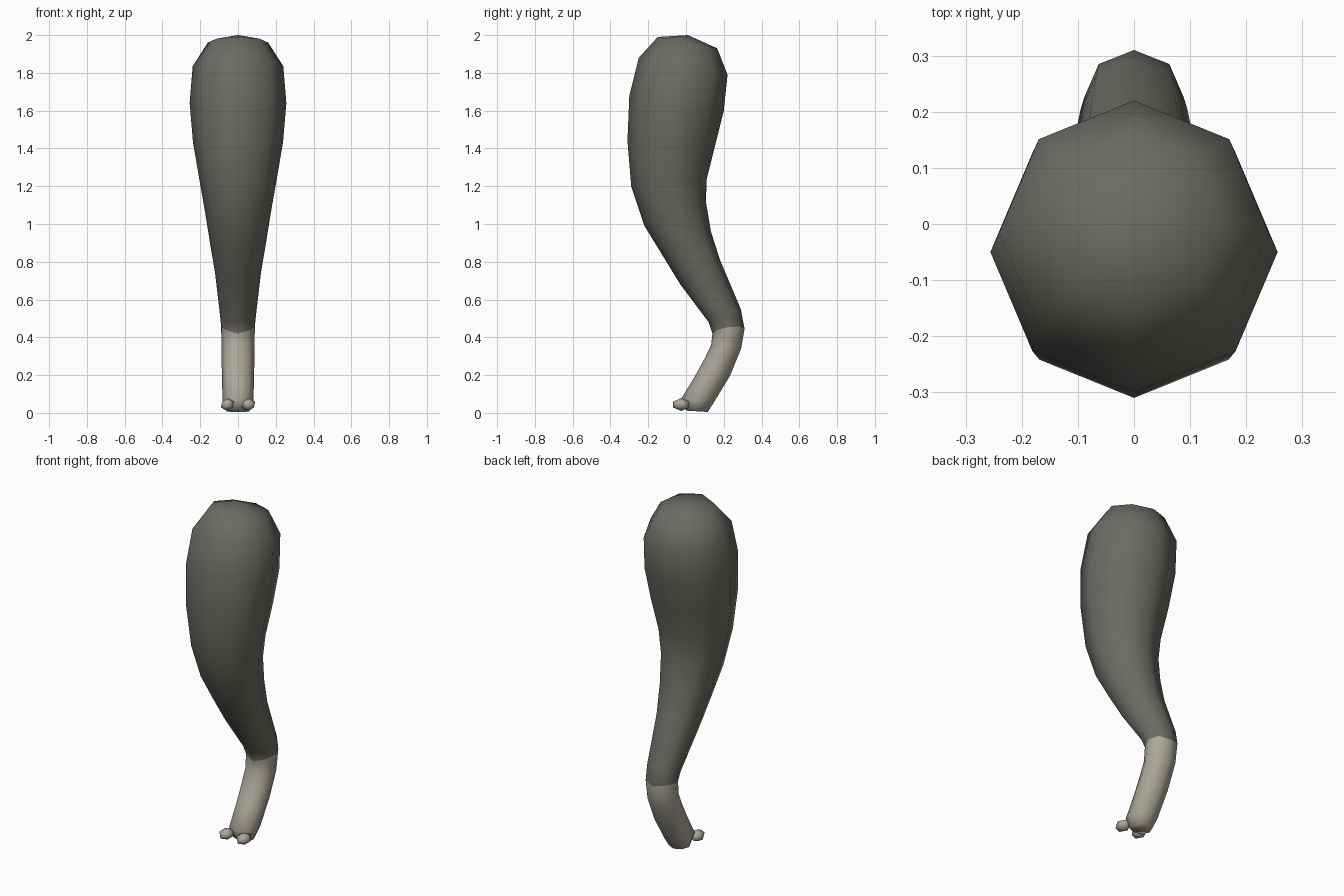
import bpy, bmesh
from math import sin, cos, pi

cube = bpy.data.objects.get("Cube")
if cube:
    bpy.data.objects.remove(cube, do_unlink=True)


def material(name, rgb):
    mat = bpy.data.materials.new(name)
    mat.use_nodes = True
    color = (*rgb, 1)
    mat.diffuse_color = color
    bsdf = mat.node_tree.nodes["Principled BSDF"]
    bsdf.inputs["Base Color"].default_value = color
    bsdf.inputs["Roughness"].default_value = 0.8
    return mat


hide = material("dark grey hide", (0.15, 0.145, 0.125))
bone = material("pale tan", (0.42, 0.39, 0.32))


def add_object(name, bm, mats):
    bmesh.ops.recalc_face_normals(bm, faces=bm.faces)
    for face in bm.faces:
        face.smooth = True
    mesh = bpy.data.meshes.new(name)
    bm.to_mesh(mesh)
    bm.free()
    for mat in mats:
        mesh.materials.append(mat)
    obj = bpy.data.objects.new(name, mesh)
    bpy.context.collection.objects.link(obj)
    return obj


# Leg rings: front y, front z, back y, back z, half width
SIDES = 8
SEAM = 5
rings = [
    (0.0, 0.012, 0.115, 0.005, 0.06),
    (-0.025, 0.075, 0.15, 0.06, 0.082),
    (0.045, 0.19, 0.235, 0.20, 0.085),
    (0.10, 0.29, 0.265, 0.275, 0.087),
    (0.133, 0.36, 0.292, 0.34, 0.088),
    (0.14, 0.42, 0.31, 0.445, 0.089),
    (0.12, 0.48, 0.29, 0.55, 0.095),
    (-0.03, 0.68, 0.18, 0.81, 0.122),
    (-0.125, 0.835, 0.132, 0.96, 0.148),
    (-0.22, 0.99, 0.105, 1.12, 0.173),
    (-0.29, 1.20, 0.11, 1.24, 0.202),
    (-0.31, 1.44, 0.155, 1.42, 0.238),
    (-0.30, 1.68, 0.20, 1.60, 0.256),
    (-0.25, 1.88, 0.22, 1.79, 0.24),
    (-0.15, 1.99, 0.165, 1.93, 0.16),
]

bm = bmesh.new()
loops = []
for i, (fy, fz, by, bz, half) in enumerate(rings):
    lift = 0.022 if i == SEAM else 0
    loop = []
    for k in range(SIDES):
        a = 2 * pi * k / SIDES
        t = (1 + cos(a)) / 2
        loop.append(bm.verts.new((half * sin(a), fy + (by - fy) * t,
                                  fz + (bz - fz) * t + lift * abs(sin(a)))))
    loops.append(loop)

# Skin between rings, pale below the ankle seam
for i, (low, high) in enumerate(zip(loops, loops[1:])):
    for k in range(SIDES):
        n = (k + 1) % SIDES
        face = bm.faces.new((low[k], low[n], high[n], high[k]))
        face.material_index = int(i < SEAM)

# Rounded top and flat sole
pole = bm.verts.new((0, 0.01, 2.0))
for k in range(SIDES):
    bm.faces.new((loops[-1][k], loops[-1][(k + 1) % SIDES], pole))
sole = bm.faces.new(loops[0])
sole.material_index = 1
add_object("leg", bm, [hide, bone])

# Two small toes at the front of the foot
for side, name in ((1, "left_toe"), (-1, "right_toe")):
    bm = bmesh.new()
    bmesh.ops.create_icosphere(bm, subdivisions=1, radius=1)
    for v in bm.verts:
        v.co = (side * 0.056 + v.co.x * 0.039,
                -0.026 + v.co.y * 0.05,
                0.044 + v.co.z * 0.034)
    add_object(name, bm, [bone])
